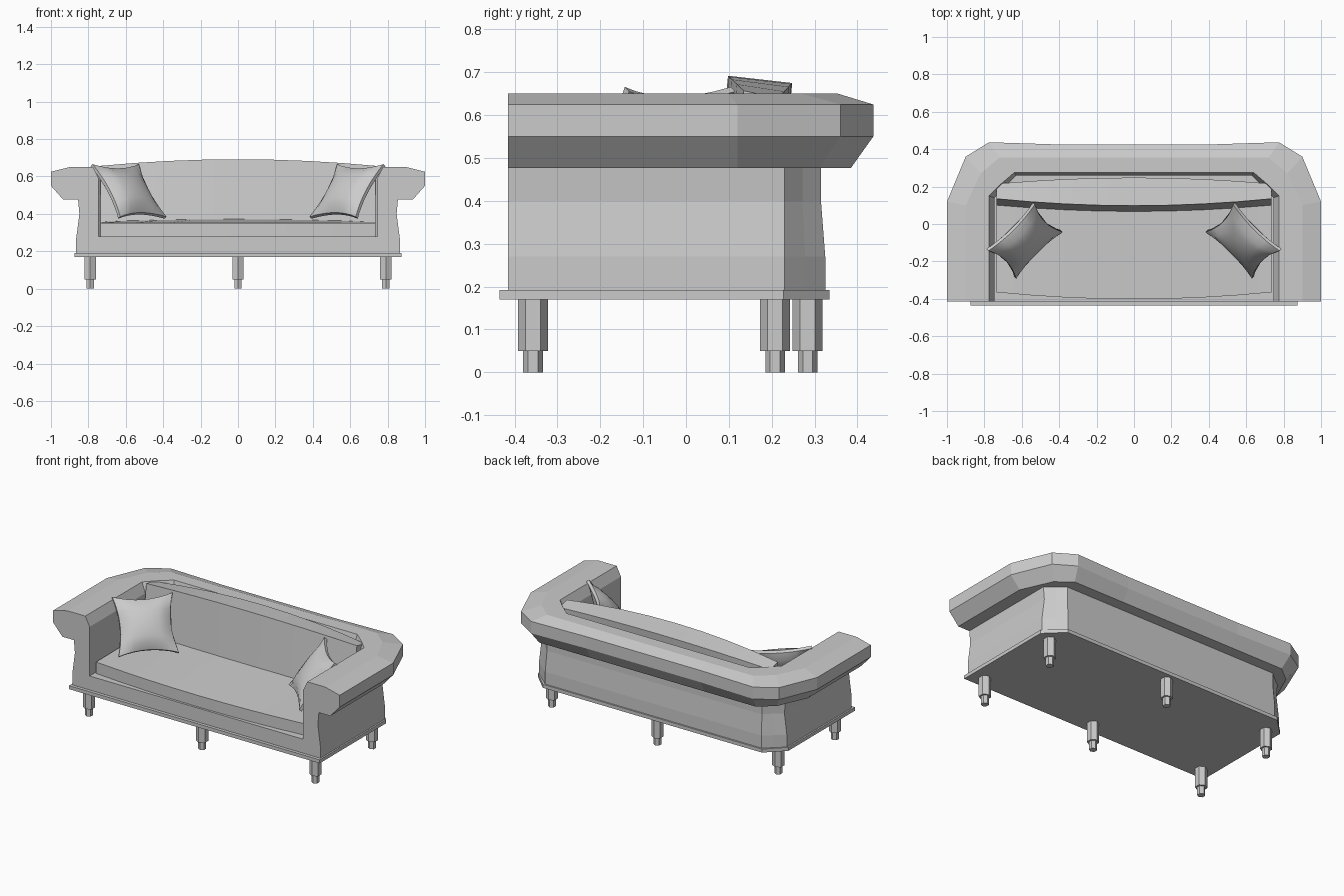
import bpy, bmesh, math
from mathutils import Vector

if "Cube" in bpy.data.objects:
    bpy.data.objects.remove(bpy.data.objects["Cube"])


def loft(name, sections, smooth=False):
    """Closed rings of points joined in order, capped at both ends."""
    bm = bmesh.new()
    rings = [[bm.verts.new(p) for p in s] for s in sections]
    n = len(rings[0])
    for r0, r1 in zip(rings, rings[1:]):
        for i in range(n):
            j = (i + 1) % n
            bm.faces.new((r0[i], r0[j], r1[j], r1[i]))
    bm.faces.new(rings[0])
    bm.faces.new(rings[-1][::-1])
    bmesh.ops.recalc_face_normals(bm, faces=bm.faces)
    me = bpy.data.meshes.new(name)
    bm.to_mesh(me)
    bm.free()
    ob = bpy.data.objects.new(name, me)
    bpy.context.collection.objects.link(ob)
    if smooth:
        bpy.ops.object.select_all(action='DESELECT')
        ob.select_set(True)
        bpy.context.view_layer.objects.active = ob
        bpy.ops.object.shade_smooth_by_angle(angle=math.radians(40))
    return ob


FRONT = -0.415

# Arms and back: one rolled profile swept round a U.
# Each row: height, then plan points (bend start, corner middle, corner end)
wall = [(0.865, 0.23), (0.81, 0.278), (0.755, 0.325)]
waist = [(0.848, 0.23), (0.795, 0.272), (0.75, 0.315)]
inner = [(0.745, 0.14), (0.69, 0.20), (0.63, 0.26)]
roll = [(1.0, 0.12), (0.9, 0.36), (0.775, 0.437)]
profile = [
    (0.19, wall), (0.27, wall), (0.40, waist),
    (0.477, [(0.855, 0.23), (0.80, 0.272), (0.75, 0.315)]),
    (0.477, [(0.935, 0.12), (0.85, 0.31), (0.755, 0.385)]),
    (0.55, roll), (0.625, roll),
    (0.65, [(0.9, 0.10), (0.82, 0.27), (0.72, 0.355)]),
    (0.65, [(0.775, 0.15), (0.71, 0.215), (0.64, 0.275)]),
    (0.59, inner), (0.19, inner),
]
half = [[(pl[0][0], FRONT, z) for z, pl in profile]]
half += [[(pl[k][0], pl[k][1], z) for z, pl in profile] for k in range(3)]
# the roll is slightly shallower along the straight of the back
half.append([(0.4, pl[2][1] - (0.012 if pl is roll else 0), z) for z, pl in profile])
other = [[(-x, y, z) for x, y, z in s] for s in reversed(half)]
loft("arms_and_back", half + other)

# Deck under the seat, with the front rail
loft("seat_deck", [[(x, FRONT, 0.19), (x, 0.27, 0.19), (x, 0.27, 0.28), (x, FRONT, 0.28)]
                   for x in (-0.75, 0.75)])

# Plinth
outline = [(0.875, -0.435), (0.875, 0.228), (0.765, 0.335),
           (-0.765, 0.335), (-0.875, 0.228), (-0.875, -0.435)]
loft("plinth", [[(x, y, z) for x, y in outline] for z in (0.17, 0.192)])

# Seat and back cushions, bowed along their length
seat, back = [], []
for i in range(9):
    t = -1 + i / 4
    c = 1 - t * t
    x = 0.735 * t
    f = -0.365 - 0.037 * c
    seat.append([(x, f, 0.275), (x, f, 0.352), (x, 0.22, 0.358 + 0.02 * c), (x, 0.22, 0.275)])
    back.append([(x, 0.10 - 0.035 * c, 0.35), (x, 0.135 - 0.037 * c, 0.657 + 0.035 * c),
                 (x, 0.215 + 0.033 * c, 0.64 + 0.035 * c), (x, 0.215, 0.35)])
loft("seat_cushion", seat, True)
loft("back_cushion", back, True)


# Throw pillows with pinched edges, leaning into the corners
def pillow(name, side):
    centre = Vector((-0.585, -0.088, 0.52))
    u = Vector((1, 1, 0)).normalized()
    v = Vector((-0.42, 0.42, 0.8)).normalized()
    w = u.cross(v)
    N = 8
    ticks = [-1 + 2 * i / N for i in range(N + 1)]

    def point(a, b, s):
        pa = a * 0.175 * (1 - 0.16 * (1 - b * b))
        pb = b * 0.175 * (1 - 0.16 * (1 - a * a))
        h = 0.009 + 0.05 * ((1 - a * a) * (1 - b * b)) ** 0.6
        p = centre + u * pa + v * pb + w * h * s
        return (p.x * side, p.y, p.z)

    loft(name, [[point(a, b, 1) for b in ticks] + [point(a, b, -1) for b in reversed(ticks)]
                for a in ticks], True)


pillow("left_pillow", 1)
pillow("right_pillow", -1)


# Six-sided stepped legs
def hexagon(cx, cy, r, z):
    return [(cx + r * math.cos(math.radians(30 + 60 * k)),
             cy + r * math.sin(math.radians(30 + 60 * k)), z) for k in range(6)]


legs = [("front", x, -0.357) for x in (-0.79, 0, 0.79)]
legs += [("back", -0.79, 0.208), ("back", 0, 0.284), ("back", 0.79, 0.208)]
for row, x, y in legs:
    place = "left" if x < 0 else "right" if x > 0 else "middle"
    loft(f"{row}_{place}_leg", [hexagon(x, y, r, z) for r, z in
         ((0.023, 0), (0.023, 0.05), (0.035, 0.05), (0.035, 0.175))])
